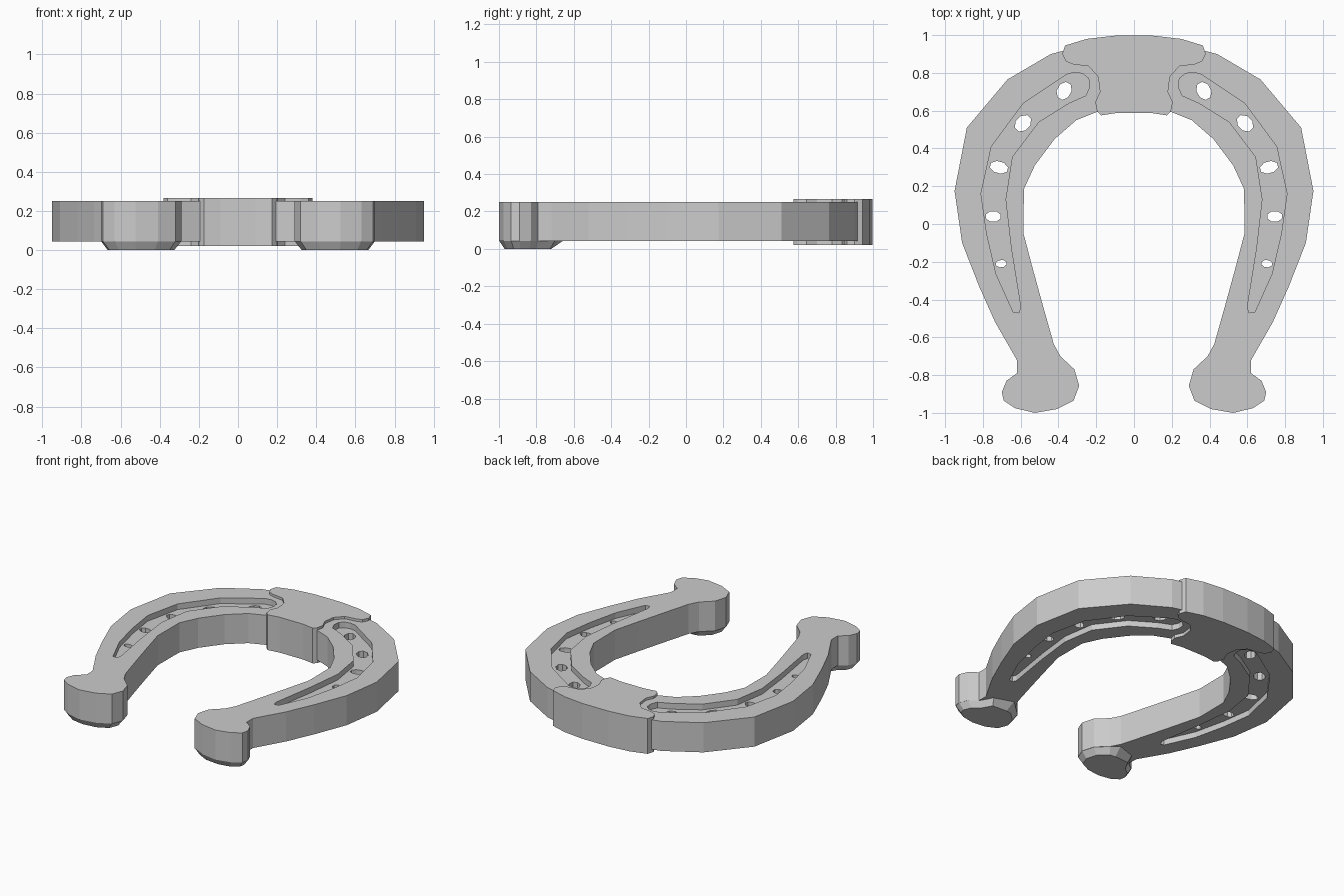
import bpy, bmesh, math

if "Cube" in bpy.data.objects:
    bpy.data.objects.remove(bpy.data.objects["Cube"])

Z0, Z1 = 0.043, 0.25      # body bottom / top
DEPTH = 0.04              # groove depth

heel = [(0.62, -0.79), (0.675, -0.83), (0.70, -0.89), (0.69, -0.935), (0.63, -0.975),
        (0.525, -1.0), (0.41, -0.98), (0.32, -0.935), (0.29, -0.857), (0.315, -0.77),
        (0.39, -0.70)]
body_half = [(0.2, 0.955), (0.37, 0.918), (0.44, 0.90), (0.67, 0.765), (0.885, 0.51),
             (0.95, 0.175), (0.91, -0.10), (0.82, -0.33), (0.735, -0.52), (0.62, -0.72)] + heel + [
             (0.425, -0.635), (0.48, -0.44), (0.535, -0.24), (0.585, -0.05), (0.583, 0.185),
             (0.525, 0.31), (0.42, 0.45), (0.305, 0.55), (0.2, 0.592), (0.1, 0.61)]
toe_half = [(0.1, 0.997), (0.25, 0.98), (0.365, 0.945), (0.38, 0.90), (0.36, 0.86), (0.32, 0.845),
            (0.24, 0.835), (0.19, 0.78), (0.18, 0.70), (0.205, 0.645), (0.195, 0.595),
            (0.175, 0.575), (0.09, 0.588)]
groove = [(0.24, 0.77), (0.27, 0.795), (0.305, 0.803), (0.35, 0.795), (0.585, 0.64), (0.755, 0.41),
          (0.81, 0.16), (0.78, -0.05), (0.73, -0.265), (0.64, -0.465), (0.61, -0.47),
          (0.60, -0.44), (0.65, -0.13), (0.68, 0.13), (0.645, 0.355), (0.505, 0.54),
          (0.345, 0.64), (0.255, 0.68), (0.235, 0.725)]
# nail holes: x, y, length, width, angle
holes = [(0.37, 0.705, 0.095, 0.07, 118), (0.588, 0.533, 0.095, 0.07, 135),
         (0.715, 0.30, 0.095, 0.06, 15), (0.745, 0.04, 0.078, 0.055, 0),
         (0.703, -0.21, 0.055, 0.037, -5)]


def mirrored(pts):
    return [(-x, y) for x, y in reversed(pts)]


def loft(bm, low, high, z0, z1):
    """Closed solid between two outlines with equal point counts."""
    a = [bm.verts.new((x, y, z0)) for x, y in low]
    b = [bm.verts.new((x, y, z1)) for x, y in high]
    n = len(a)
    bm.faces.new(a[::-1])
    bm.faces.new(b)
    for i in range(n):
        j = (i + 1) % n
        bm.faces.new((a[i], a[j], b[j], b[i]))


def make(name, solids):
    bm = bmesh.new()
    for s in solids:
        loft(bm, *s)
    bmesh.ops.recalc_face_normals(bm, faces=bm.faces)
    me = bpy.data.meshes.new(name)
    bm.to_mesh(me)
    bm.free()
    ob = bpy.data.objects.new(name, me)
    bpy.context.collection.objects.link(ob)
    return ob


def cut(target, cutter):
    m = target.modifiers.new("cut", 'BOOLEAN')
    m.operation = 'DIFFERENCE'
    m.solver = 'EXACT'
    m.object = cutter
    bpy.context.view_layer.objects.active = target
    bpy.ops.object.modifier_apply(modifier=m.name)
    bpy.data.objects.remove(cutter)


def hole_outline(x, y, length, width, deg):
    a = math.radians(deg)
    pts = []
    for k in range(8):
        t = math.tau * (k + 0.5) / 8
        u, v = math.cos(t) * length * 0.53, math.sin(t) * width * 0.54
        pts.append((x + u * math.cos(a) - v * math.sin(a), y + u * math.sin(a) + v * math.cos(a)))
    return pts


# Shoe body with grooves on both faces and nail holes through it
outline = body_half + mirrored(body_half)
body = make("shoe_body", [(outline, outline, Z0, Z1)])
groove_solids, hole_solids = [], []
for side in (lambda p: p, mirrored):
    g = side(groove)
    groove_solids += [(g, g, Z1 - DEPTH, Z1 + 0.1), (g, g, Z0 - 0.1, Z0 + DEPTH)]
    for h in holes:
        o = side(hole_outline(*h))
        hole_solids.append((o, o, Z0 - 0.2, Z1 + 0.2))
cut(body, make("groove_cutter", groove_solids))
cut(body, make("hole_cutter", hole_solids))

# Toe plate wrapped around the front of the arch
toe = toe_half + mirrored(toe_half)
make("toe_plate", [(toe, toe, 0.02, 0.267)])

# Tapered heel pads below each end
pad = heel + [(0.44, -0.655), (0.57, -0.70)]
cx, cy = 0.5, -0.855
pad_low = [(cx + (x - cx) * 0.83, max(cy + (y - cy) * 0.83, -0.97)) for x, y in pad]
pad_low = [(x, min(y, -0.72)) for x, y in pad_low]
for name, side in (("heel_pad_right", lambda p: p), ("heel_pad_left", mirrored)):
    make(name, [(side(pad_low), side(pad), 0.0, Z0 + 0.002)])
